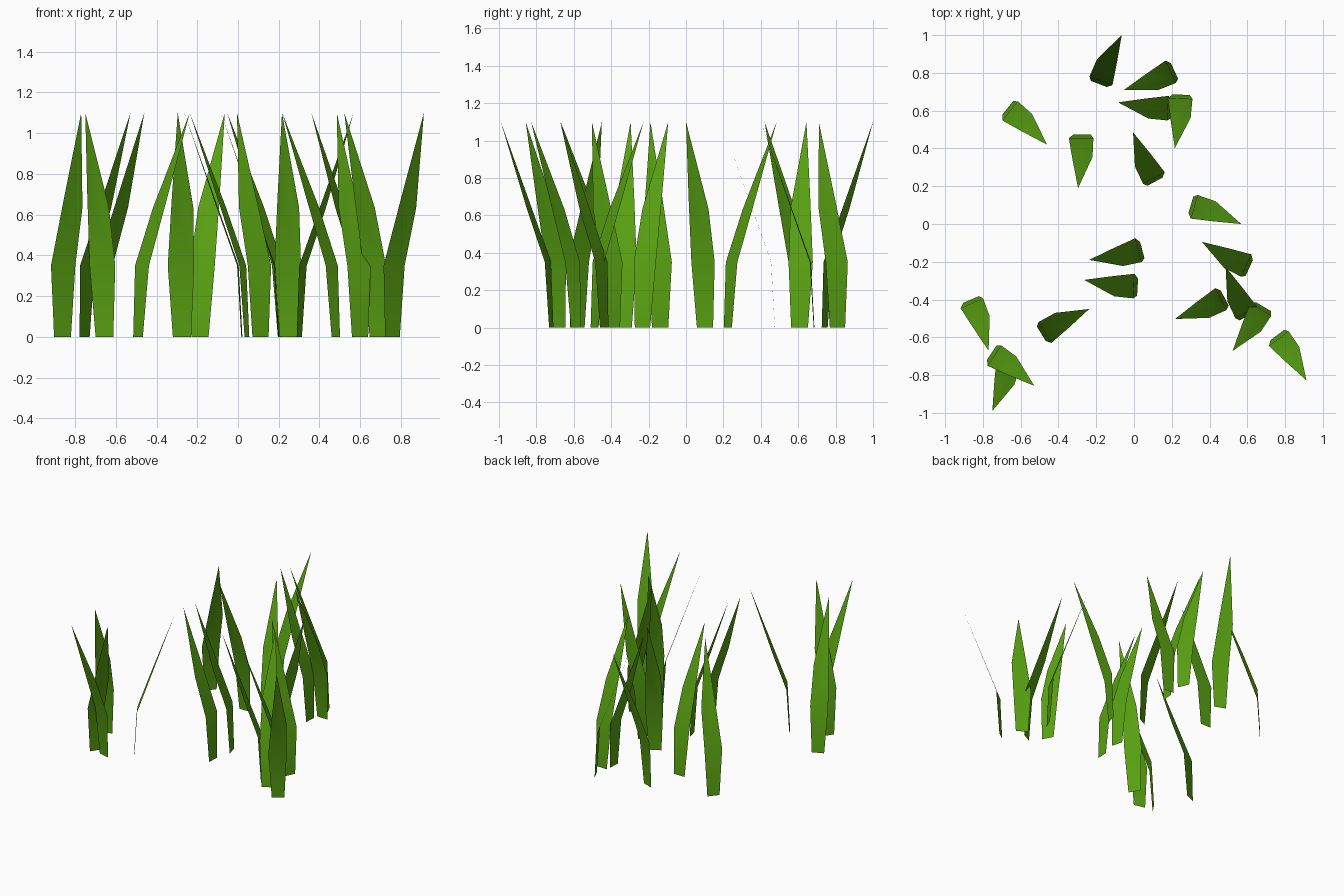
import bpy
from math import atan2
from mathutils import Vector, Matrix

# green leaf material
green = bpy.data.materials.new("grass_green")
green.diffuse_color = (0.10, 0.36, 0.006, 1)


def lean(z):
    # forward lean of the blade at height z: nearly upright foot, then a straight slope
    return 0.02 * z / 0.35 if z < 0.35 else 0.02 + (z - 0.35) * 0.353


# blade outline as (sideways, height): foot, fold, uneven shoulders, tip
outline = [(-0.045, 0), (0.045, 0), (0.06, 0.35), (0.055, 0.635),
           (-0.022, 1.1), (-0.05, 0.69), (-0.07, 0.35)]
verts = [(lean(z), u, z) for u, z in outline]
mesh = bpy.data.meshes.new("grass_blade")
mesh.from_pydata(verts, [], [(0, 1, 2, 6), (6, 2, 3, 4, 5)])
mesh.materials.append(green)
mesh.polygons.foreach_set("use_smooth", [True] * 2)
mesh.update()
tip = Vector(verts[4])
tip_angle = atan2(tip.y, tip.x)

# placement of every blade: tip x, tip y, foot x, foot y
blades = [
    (-0.065, 1.00, -0.185, 0.745), (-0.053, 0.71, 0.215, 0.81),
    (-0.084, 0.644, 0.20, 0.607), (0.216, 0.401, 0.25, 0.682),
    (-0.46, 0.42, -0.665, 0.612), (-0.296, 0.19, -0.275, 0.475),
    (-0.005, 0.485, 0.11, 0.225), (0.568, 0.0, 0.305, 0.10),
    (-0.237, -0.19, 0.045, -0.138), (-0.264, -0.296, 0.02, -0.335),
    (-0.237, -0.45, -0.49, -0.58), (-0.77, -0.67, -0.86, -0.405),
    (-0.528, -0.857, -0.755, -0.68), (-0.75, -0.99, -0.655, -0.718),
    (0.36, -0.095, 0.605, -0.23), (0.485, -0.227, 0.60, -0.49),
    (0.217, -0.503, 0.487, -0.39), (0.522, -0.672, 0.68, -0.445),
    (0.913, -0.828, 0.76, -0.59),
]
for i, (tx, ty, fx, fy) in enumerate(blades, 1):
    ob = bpy.data.objects.new(f"grass_blade_{i:02d}", mesh)
    angle = atan2(ty - fy, tx - fx) - tip_angle
    t = Matrix.Rotation(angle, 3, 'Z') @ tip
    ob.rotation_euler.z = angle
    ob.location = (tx - t.x, ty - t.y, 0)
    bpy.context.collection.objects.link(ob)
